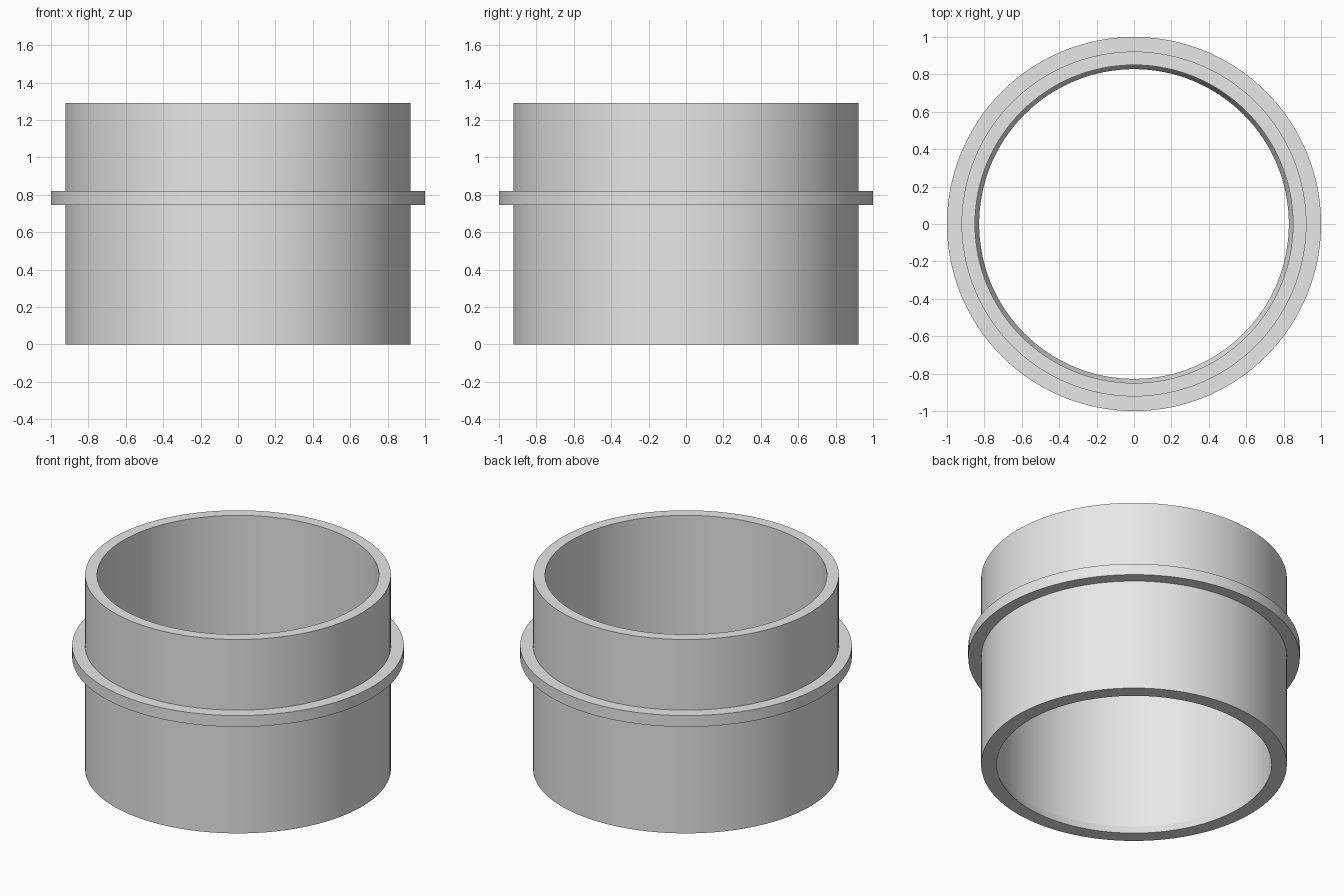
import bpy
import bmesh
import math

SIDES = 128

cube = bpy.data.objects.get("Cube")
if cube:
    bpy.data.objects.remove(cube, do_unlink=True)

grey = bpy.data.materials.new("plain grey")
grey.use_nodes = True
grey.diffuse_color = (0.8, 0.8, 0.8, 1)
grey.node_tree.nodes["Principled BSDF"].inputs["Base Color"].default_value = (0.8, 0.8, 0.8, 1)


def lathe(name, profile):
    """Revolve a closed (radius, height) outline around the z axis."""
    bm = bmesh.new()
    rings = []
    for i in range(SIDES):
        a = 2 * math.pi * i / SIDES
        rings.append([bm.verts.new((r * math.cos(a), r * math.sin(a), z)) for r, z in profile])
    for i, ring in enumerate(rings):
        following = rings[(i + 1) % SIDES]
        for j in range(len(profile)):
            k = (j + 1) % len(profile)
            bm.faces.new((ring[j], following[j], following[k], ring[k]))
    bmesh.ops.recalc_face_normals(bm, faces=bm.faces)
    mesh = bpy.data.meshes.new(name)
    bm.to_mesh(mesh)
    bm.free()
    mesh.materials.append(grey)
    obj = bpy.data.objects.new(name, mesh)
    bpy.context.collection.objects.link(obj)
    bpy.ops.object.select_all(action="DESELECT")
    obj.select_set(True)
    bpy.context.view_layer.objects.active = obj
    bpy.ops.object.shade_smooth_by_angle(angle=math.radians(15))
    return obj


# Sleeve with stop collar, and a bore that narrows slightly at the bottom
lathe("collared_sleeve", [
    (0.828, 0), (0.922, 0),
    (0.922, 0.745), (1, 0.745), (1, 0.82), (0.922, 0.82),
    (0.922, 1.29), (0.85, 1.29), (0.85, 0.06),
])
